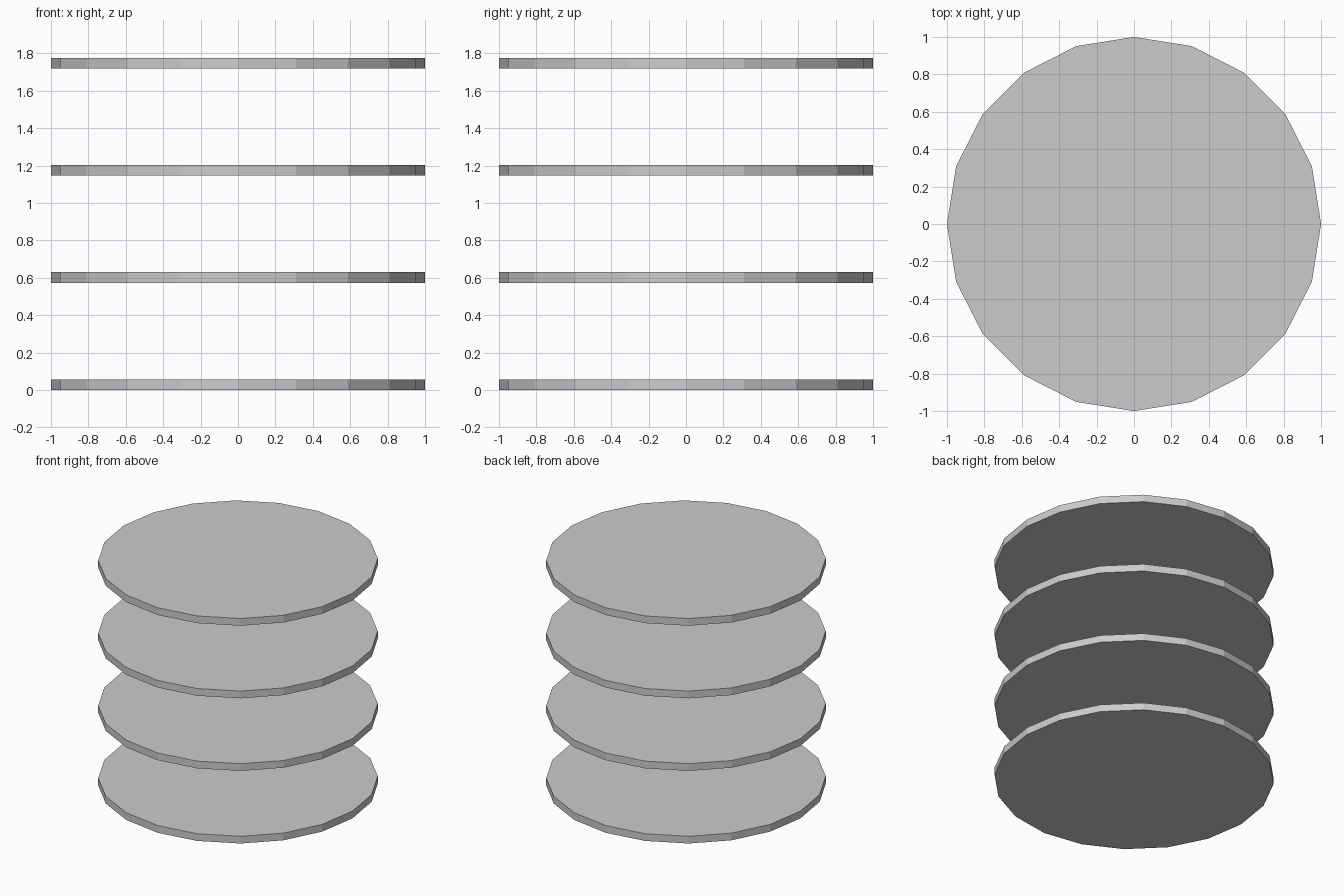
import bpy

if "Cube" in bpy.data.objects:
    bpy.data.objects.remove(bpy.data.objects["Cube"])

SIDES = 20
RADIUS = 1.0
THICKNESS = 0.057
SPACING = 0.573


def add_disc(name, base_z):
    bpy.ops.mesh.primitive_cylinder_add(
        vertices=SIDES, radius=RADIUS, depth=THICKNESS,
        location=(0, 0, base_z + THICKNESS / 2))
    bpy.context.object.name = name


# Four identical flat-shaded round shelves, evenly stacked
for i in range(4):
    add_disc(f"round_shelf_{i + 1}", i * SPACING)
